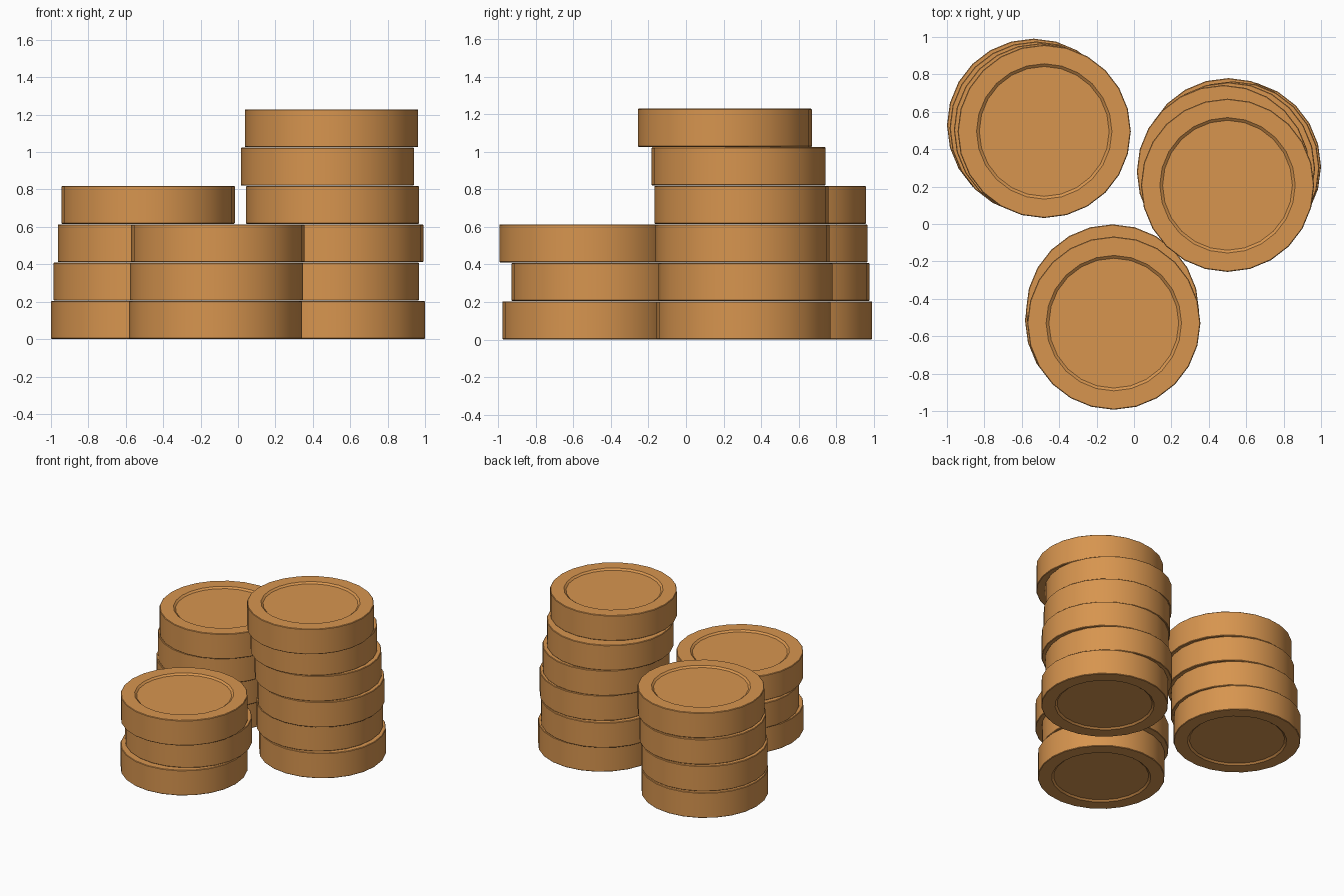
import bpy
import bmesh
import math

if "Cube" in bpy.data.objects:
    bpy.data.objects.remove(bpy.data.objects["Cube"], do_unlink=True)

SIDES = 24
RADIUS = 0.463
HEIGHT = 0.205

# One copper colour for every coin
copper = bpy.data.materials.new("copper")
copper.use_nodes = True
colour = (0.68, 0.30, 0.078, 1)
copper.diffuse_color = colour
copper.node_tree.nodes["Principled BSDF"].inputs["Base Color"].default_value = colour


def coin_mesh():
    """Lathe a coin with softened edges and a shallow recess on both faces."""
    bevel, gap, depth = 0.004, 0.001, 0.012
    half = HEIGHT / 2 - gap
    upper = [(0.347, half - depth), (0.362, half),
             (RADIUS - bevel, half), (RADIUS, half - bevel)]
    profile = upper + [(r, -z) for r, z in reversed(upper)]

    bm = bmesh.new()
    rings = []
    for r, z in profile:
        angles = [math.tau * i / SIDES for i in range(SIDES)]
        rings.append([bm.verts.new((r * math.cos(a), r * math.sin(a), z)) for a in angles])
    for top, low in zip(rings, rings[1:]):
        for i in range(SIDES):
            j = (i + 1) % SIDES
            bm.faces.new((top[i], low[i], low[j], top[j]))
    bm.faces.new(rings[0])
    bm.faces.new(rings[-1][::-1])
    bmesh.ops.recalc_face_normals(bm, faces=bm.faces)
    mesh = bpy.data.meshes.new("coin")
    bm.to_mesh(mesh)
    bm.free()
    mesh.materials.append(copper)
    return mesh


# Coin centres in each stack, from the bottom up
stacks = {
    "front_coin": [(-0.12, -0.515), (-0.115, -0.465), (-0.108, -0.53)],
    "back_right_coin": [(-0.537, 0.528), (-0.523, 0.513), (-0.50, 0.503), (-0.48, 0.495)],
    "left_coin": [(0.537, 0.307), (0.505, 0.317), (0.528, 0.30),
                  (0.505, 0.295), (0.478, 0.28), (0.50, 0.207)],
}

mesh = coin_mesh()
coins = []
for name, centres in stacks.items():
    for level, (x, y) in enumerate(centres):
        coin = bpy.data.objects.new(f"{name}_{level + 1}", mesh)
        coin.location = (x, y, HEIGHT * (level + 0.5))
        bpy.context.collection.objects.link(coin)
        coins.append(coin)

# Smooth the round sides, keep the rims crisp
bpy.ops.object.select_all(action="DESELECT")
coins[0].select_set(True)
bpy.context.view_layer.objects.active = coins[0]
bpy.ops.object.shade_smooth_by_angle(angle=math.radians(30))
